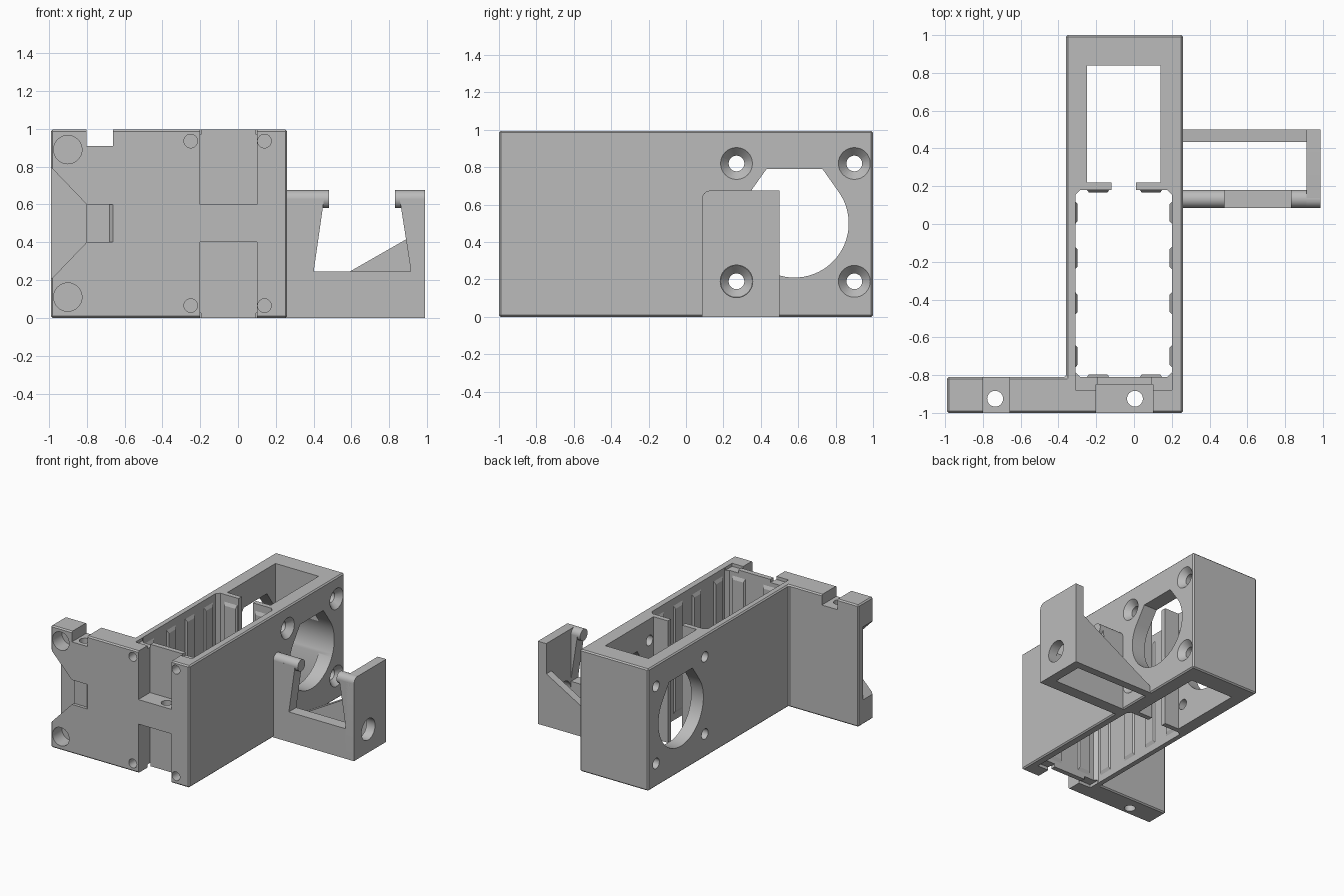
import bpy, bmesh, math

cube = bpy.data.objects.get("Cube")
if cube:
    bpy.data.objects.remove(cube, do_unlink=True)

grey = bpy.data.materials.new("plain grey")
grey.use_nodes = True
grey.diffuse_color = (0.5, 0.5, 0.5, 1)
grey.node_tree.nodes["Principled BSDF"].inputs["Base Color"].default_value = (0.5, 0.5, 0.5, 1)


def prism(name, axis, pts, a, b, end_pts=None):
    """Loft a 2D outline along an axis from a to b."""
    def place(p, t):
        u, v = p
        return {"X": (t, u, v), "Y": (u, t, v), "Z": (u, v, t)}[axis]
    bm = bmesh.new()
    lo = [bm.verts.new(place(p, a)) for p in pts]
    hi = [bm.verts.new(place(p, b)) for p in (end_pts or pts)]
    bm.faces.new(lo)
    bm.faces.new(hi)
    n = len(lo)
    for i in range(n):
        j = (i + 1) % n
        bm.faces.new((lo[i], lo[j], hi[j], hi[i]))
    bmesh.ops.recalc_face_normals(bm, faces=bm.faces)
    me = bpy.data.meshes.new(name)
    bm.to_mesh(me)
    bm.free()
    me.materials.append(grey)
    ob = bpy.data.objects.new(name, me)
    bpy.context.collection.objects.link(ob)
    return ob


def rect(u0, u1, v0, v1):
    return [(u0, v0), (u1, v0), (u1, v1), (u0, v1)]


def ring(u, v, r, n=32, start=0.0, sweep=2 * math.pi):
    return [(u + r * math.cos(start + sweep * i / n),
             v + r * math.sin(start + sweep * i / n)) for i in range(n)]


def box(name, x0, x1, y0, y1, z0, z1):
    return prism(name, "Z", rect(x0, x1, y0, y1), z0, z1)


def carve(ob, cutters, bevel=0.0):
    """Bevel the outer edges, subtract the cutters and bake the result."""
    if bevel:
        m = ob.modifiers.new("edges", "BEVEL")
        m.width, m.segments = bevel, 1
    for c in cutters:
        c.hide_render = True
        m = ob.modifiers.new("cut", "BOOLEAN")
        m.operation, m.solver, m.object = "DIFFERENCE", "EXACT", c
    bpy.context.view_layer.update()
    dg = bpy.context.evaluated_depsgraph_get()
    me = bpy.data.meshes.new_from_object(ob.evaluated_get(dg))
    ob.modifiers.clear()
    ob.data = me
    for c in cutters:
        bpy.data.objects.remove(c, do_unlink=True)


TOP = 0.995

# Housing and front plate as one L-shaped block
housing = prism("housing", "Z", [(-0.99, -1), (0.26, -1), (0.26, 1), (-0.36, 1),
                                 (-0.36, -0.81), (-0.99, -0.81)], 0, TOP)
cuts = []

# Front and rear chambers with the passage between them
c = 0.025
cuts.append(prism("front_chamber", "Z", [
    (-0.31 + c, -0.81), (0.2 - c, -0.81), (0.2, -0.81 + c), (0.2, 0.18 - c),
    (0.2 - c, 0.18), (-0.31 + c, 0.18), (-0.31, 0.18 - c), (-0.31, -0.81 + c)], -0.1, 1.1))
cuts.append(box("rear_chamber", -0.25, 0.14, 0.22, 0.84, -0.1, 1.1))
cuts.append(box("passage", -0.12, 0.01, 0.1, 0.3, -0.1, 1.1))

# Large side opening: circle with a flat-topped tent
tilt = math.radians(35)
arc = ring(0.58, 0.5, 0.29, 48, math.pi - tilt, math.pi + 2 * tilt)
arc += [(0.58 + 0.29 * math.cos(tilt), 0.5 + 0.29 * math.sin(tilt)), (0.73, 0.79), (0.43, 0.79)]
cuts.append(prism("side_opening", "X", arc, -0.5, 0.4))

# Countersunk screw holes through both sides
for y in (0.27, 0.9):
    for z in (0.19, 0.82):
        cuts.append(prism("screw_hole", "X", ring(y, z, 0.042), -0.5, 0.4))
        cuts.append(prism("countersink", "X", ring(y, z, 0.035), 0.205, 0.262, ring(y, z, 0.087)))

# Front notches, shallow ledges behind them, and the bridge hole
for z0, z1 in ((0.6, 1.1), (-0.1, 0.4)):
    cuts.append(box("front_notch", -0.2, 0.1, -1.1, -0.85, z0, z1))
for z0, z1 in ((TOP - 0.025, 1.1), (-0.1, 0.025)):
    for x0, x1 in ((-0.31, -0.195), (0.095, 0.2)):
        cuts.append(box("ledge", x0, x1, -0.88, -0.79, z0, z1))
cuts.append(prism("bridge_hole", "Z", ring(0.005, -0.925, 0.042), 0.3, 0.7))

# Plate features: top notch, vertical hole, side funnel, shallow window
cuts.append(box("top_notch", -0.8, -0.66, -1.1, -0.7, 0.91, 1.1))
cuts.append(prism("plate_hole", "Z", ring(-0.735, -0.925, 0.042), -0.1, 1.1))
cuts.append(prism("funnel", "Y", [(-1.04, 0.15), (-0.8, 0.4), (-0.8, 0.6), (-1.04, 0.85)], -1.1, -0.87))
cuts.append(prism("window", "Y", rect(-0.81, -0.66, 0.4, 0.6), -1.001, -0.975,
                  rect(-0.81, -0.68, 0.4, 0.6)))

# Blind holes in the front face
for z in (0.11, 0.89):
    cuts.append(prism("magnet_hole", "Y", ring(-0.9, z, 0.075), -1.1, -0.88))
for x in (-0.25, 0.14):
    for z in (0.065, 0.935):
        cuts.append(prism("pin_hole", "Y", ring(x, z, 0.036), -1.1, -0.9))
carve(housing, cuts, 0.01)

# Grip ribs inside the front chamber
for y in (0.06, -0.18, -0.42, -0.7):
    for x, inward in ((-0.312, 1), (0.202, -1)):
        prism("side_rib", "X", rect(y - 0.06, y + 0.06, 0.05, 0.94), x, x + inward * 0.014,
              rect(y - 0.045, y + 0.045, 0.08, 0.91))
for x in (-0.19, 0.09):
    for y, inward in ((-0.812, 1), (0.182, -1)):
        prism("end_rib", "Y", rect(x - 0.06, x + 0.06, 0.05, 0.94), y, y + inward * 0.014,
              rect(x - 0.05, x + 0.05, 0.08, 0.91))

# Side cradle: front wall with a flared gap
prism("cradle_front", "Y", [(0.25, 0), (0.985, 0), (0.985, 0.63), (0.855, 0.63), (0.915, 0.245),
                            (0.4, 0.245), (0.455, 0.63), (0.25, 0.63)], 0.085, 0.18)

# Rounded lips on top of the cradle arms
for x0, x1 in ((0.25, 0.48), (0.83, 0.985)):
    prism("cradle_lip", "X", ring(0.1325, 0.628, 0.0475), x0, x1)

# Outer wall of the cradle with an access hole
rounded = [(0.085, 0)] + [(0.5, 0), (0.5, 0.675)] + \
          ring(0.13, 0.63, 0.045, 8, math.pi / 2, math.pi / 2) + [(0.085, 0.63)]
outer = prism("cradle_outer_wall", "X", rounded, 0.912, 0.988)
carve(outer, [prism("access_hole", "X", ring(0.27, 0.19, 0.087), 0.8, 1.1)])

# Sloping rear brace
prism("cradle_brace", "Y", [(0.25, 0), (0.985, 0), (0.985, 0.47), (0.25, 0.05)], 0.435, 0.499)

# Smooth the round surfaces, keep edges sharp
bpy.ops.object.select_all(action="DESELECT")
for ob in bpy.context.collection.objects:
    if ob.type == "MESH" and grey.name in ob.data.materials:
        ob.select_set(True)
        bpy.context.view_layer.objects.active = ob
bpy.ops.object.shade_smooth_by_angle(angle=math.radians(25))
